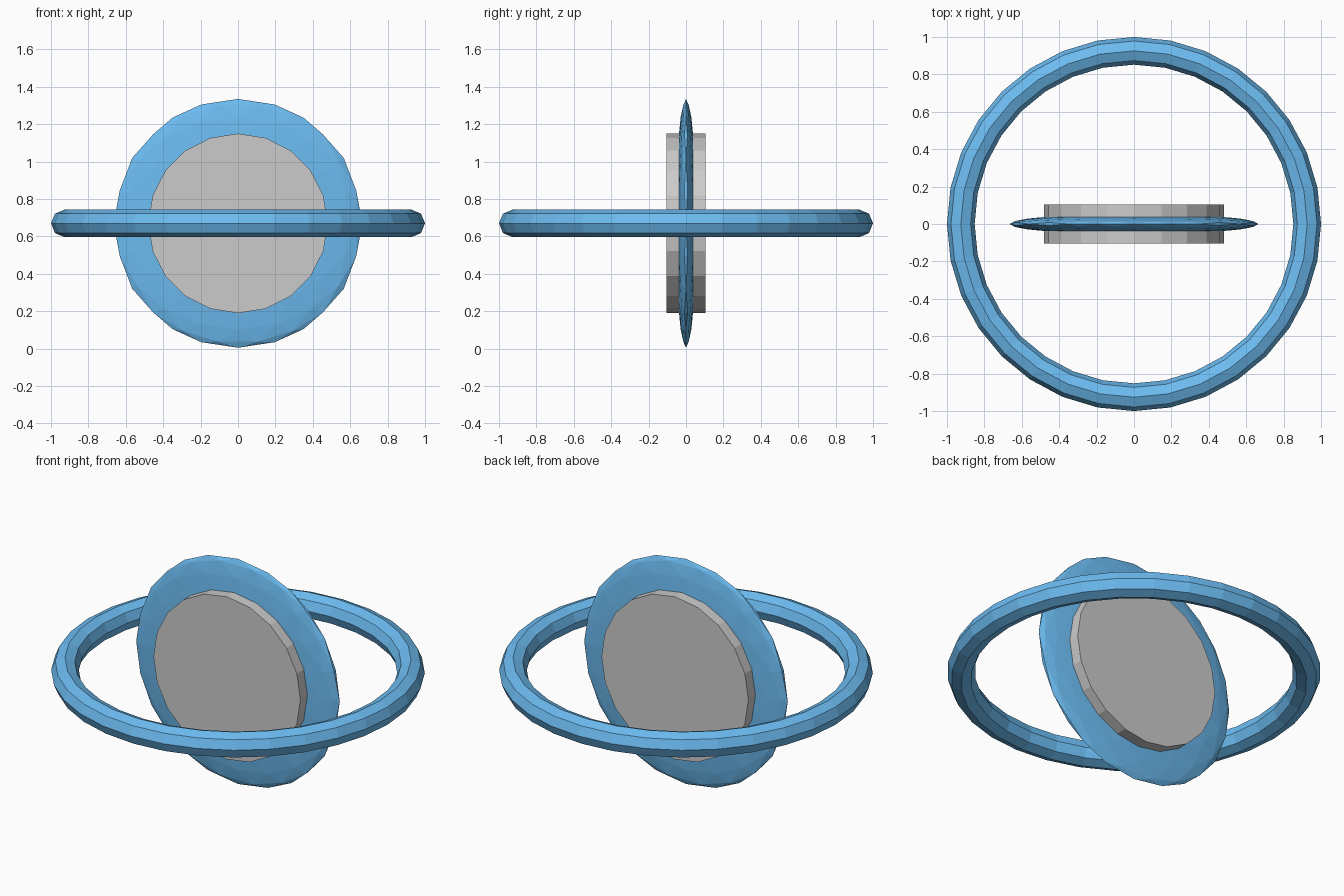
import bpy, math
from mathutils import Matrix

if "Cube" in bpy.data.objects:
    bpy.data.objects.remove(bpy.data.objects["Cube"])

CZ = 0.67  # common centre height

blue = bpy.data.materials.new("blue")
blue.diffuse_color = (0.15, 0.5, 0.88, 1)
blue.use_nodes = True
blue.node_tree.nodes["Principled BSDF"].inputs["Base Color"].default_value = blue.diffuse_color


def finish(name, mat=None):
    ob = bpy.context.object
    ob.name = name
    if mat:
        ob.data.materials.append(mat)
    return ob


# horizontal outer ring, octagonal section
bpy.ops.mesh.primitive_torus_add(major_segments=32, minor_segments=8,
                                 major_radius=0.926, minor_radius=0.074,
                                 location=(0, 0, CZ))
finish("outer_ring", blue)

# faceted sphere, turned so an edge lies across the top, then flattened front to back
bpy.ops.mesh.primitive_ico_sphere_add(subdivisions=3, radius=0.665, location=(0, 0, CZ))
lens = finish("lens_body", blue)
turn = Matrix.Rotation(-math.atan(2 / (1 + math.sqrt(5))), 4, 'Y')
flatten = Matrix.Diagonal((1, 0.083, 1, 1))
lens.data.transform(flatten @ turn)

# thick grey disc through the middle
bpy.ops.mesh.primitive_cylinder_add(vertices=20, radius=0.48, depth=0.206,
                                    location=(0, 0, CZ),
                                    rotation=(math.pi / 2, 0, 0))
finish("centre_disc")
